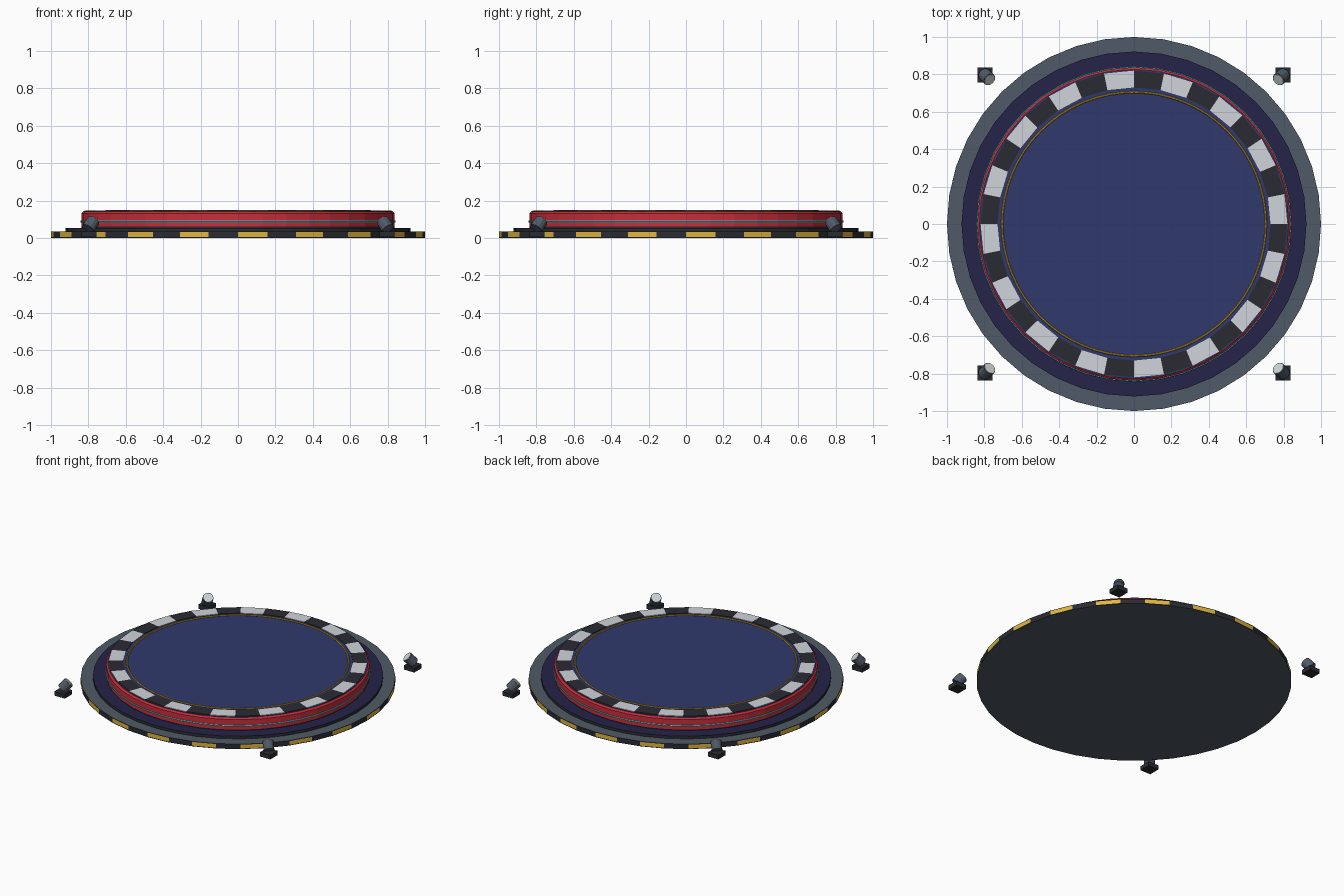
import bpy, bmesh, math
from mathutils import Vector

if "Cube" in bpy.data.objects:
    bpy.data.objects.remove(bpy.data.objects["Cube"])


def lin(c):
    c /= 255
    return c / 12.92 if c <= 0.04045 else ((c + 0.055) / 1.055) ** 2.4


def mat(name, r, g, b):
    m = bpy.data.materials.new(name)
    m.diffuse_color = (lin(r), lin(g), lin(b), 1)
    m.use_nodes = True
    m.node_tree.nodes["Principled BSDF"].inputs["Base Color"].default_value = m.diffuse_color
    return m


GREY = mat("gunmetal grey", 80, 90, 103)
BLACK = mat("charcoal black", 42, 43, 50)
YELLOW = mat("hazard yellow", 224, 182, 62)
DARK = mat("dark navy", 37, 36, 72)
RED = mat("stage red", 200, 46, 58)
CYAN = mat("glow cyan", 70, 190, 200)
NAVY = mat("deck navy", 48, 57, 108)
WHITE = mat("tile white", 208, 211, 218)
GOLD = mat("trim gold", 190, 148, 45)
LENS = mat("lamp lens", 205, 212, 212)


def finish(name, bm, mats):
    bmesh.ops.recalc_face_normals(bm, faces=bm.faces)
    me = bpy.data.meshes.new(name)
    bm.to_mesh(me)
    bm.free()
    for m in mats:
        me.materials.append(m)
    ob = bpy.data.objects.new(name, me)
    bpy.context.collection.objects.link(ob)
    return ob


def lathe(name, profile, mats, sides=40, rule=None, closed=False):
    """Spin (radius, z) points; caps the ends or closes the loop.
    rule(segment, band) gives the material index; caps are band -1 / -2."""
    bm = bmesh.new()
    rings = []
    for r, z in profile:
        rings.append([bm.verts.new((r * math.cos(2 * math.pi * i / sides),
                                    r * math.sin(2 * math.pi * i / sides), z))
                      for i in range(sides)])
    n = len(rings)
    for b in range(n if closed else n - 1):
        lo, hi = rings[b], rings[(b + 1) % n]
        for i in range(sides):
            j = (i + 1) % sides
            f = bm.faces.new((lo[i], lo[j], hi[j], hi[i]))
            f.material_index = rule(i, b) if rule else 0
    if not closed:
        for ring, b in ((rings[0], -1), (rings[-1], -2)):
            f = bm.faces.new(ring)
            f.material_index = rule(0, b) if rule else 0
    return finish(name, bm, mats)


def hoop(name, radius, z, minor, m, sides=80):
    prof = [(radius + minor * math.cos(a * math.pi / 3),
             z + minor * math.sin(a * math.pi / 3)) for a in range(6)]
    return lathe(name, prof, [m], sides, closed=True)


# base disc with hazard stripes round the rim
lathe("base_disc", [(1, 0), (1, 0.005), (1, 0.031), (1, 0.035)],
      [GREY, BLACK, YELLOW], 40,
      lambda i, b: 0 if b < 0 else (2 if b == 1 and i % 2 == 0 else 1))

# step: black edge, dark navy tread
lathe("step", [(0.922, 0.035), (0.922, 0.054)], [BLACK, DARK], 40,
      lambda i, b: 1 if b == -2 else 0)

# red drum with chamfered top, resting on a dark foot
lathe("drum_foot", [(0.836, 0.054), (0.836, 0.061)], [BLACK])
lathe("drum", [(0.838, 0.061), (0.838, 0.131), (0.827, 0.141)], [RED], 40)
hoop("glow_ring", 0.839, 0.088, 0.005, CYAN, 40)

# deck on top of the drum
lathe("deck", [(0.825, 0.138), (0.825, 0.1435)], [NAVY], 64)

# checkered border tiles
lathe("checker_ring", [(0.73, 0.142), (0.82, 0.142), (0.82, 0.147), (0.73, 0.147)],
      [WHITE, BLACK], 32, lambda i, b: i % 2, closed=True)

# gold trim ring
hoop("gold_trim", 0.705, 0.145, 0.006, GOLD, 64)


# corner spotlights aimed up and inward
def cylinder(name, centre, axis, radius, length, mats, sides=12):
    bm = bmesh.new()
    rot = axis.to_track_quat('Z', 'Y').to_matrix().to_4x4()
    rot.translation = centre
    bmesh.ops.create_cone(bm, cap_ends=True, segments=sides, radius1=radius,
                          radius2=radius, depth=length, matrix=rot)
    return finish(name, bm, mats)


for sx, side in ((-1, "left"), (1, "right")):
    for sy, end in ((-1, "front"), (1, "back")):
        tag = f"{end}_{side}"
        bm = bmesh.new()
        bmesh.ops.create_cube(bm, size=1)
        for v in bm.verts:
            v.co = Vector((v.co.x * 0.08 + sx * 0.797, v.co.y * 0.08 + sy * 0.797,
                           v.co.z * 0.03 + 0.015 + 0.005))
        finish("lamp_foot_" + tag, bm, [BLACK])
        axis = Vector((-sx, -sy, 1.5)).normalized()
        mid = Vector((sx * 0.787, sy * 0.787, 0.07))
        cylinder("lamp_body_" + tag, mid, axis, 0.035, 0.06, [GREY])
        cylinder("lamp_lens_" + tag, mid + axis * 0.031, axis, 0.031, 0.006, [LENS])
